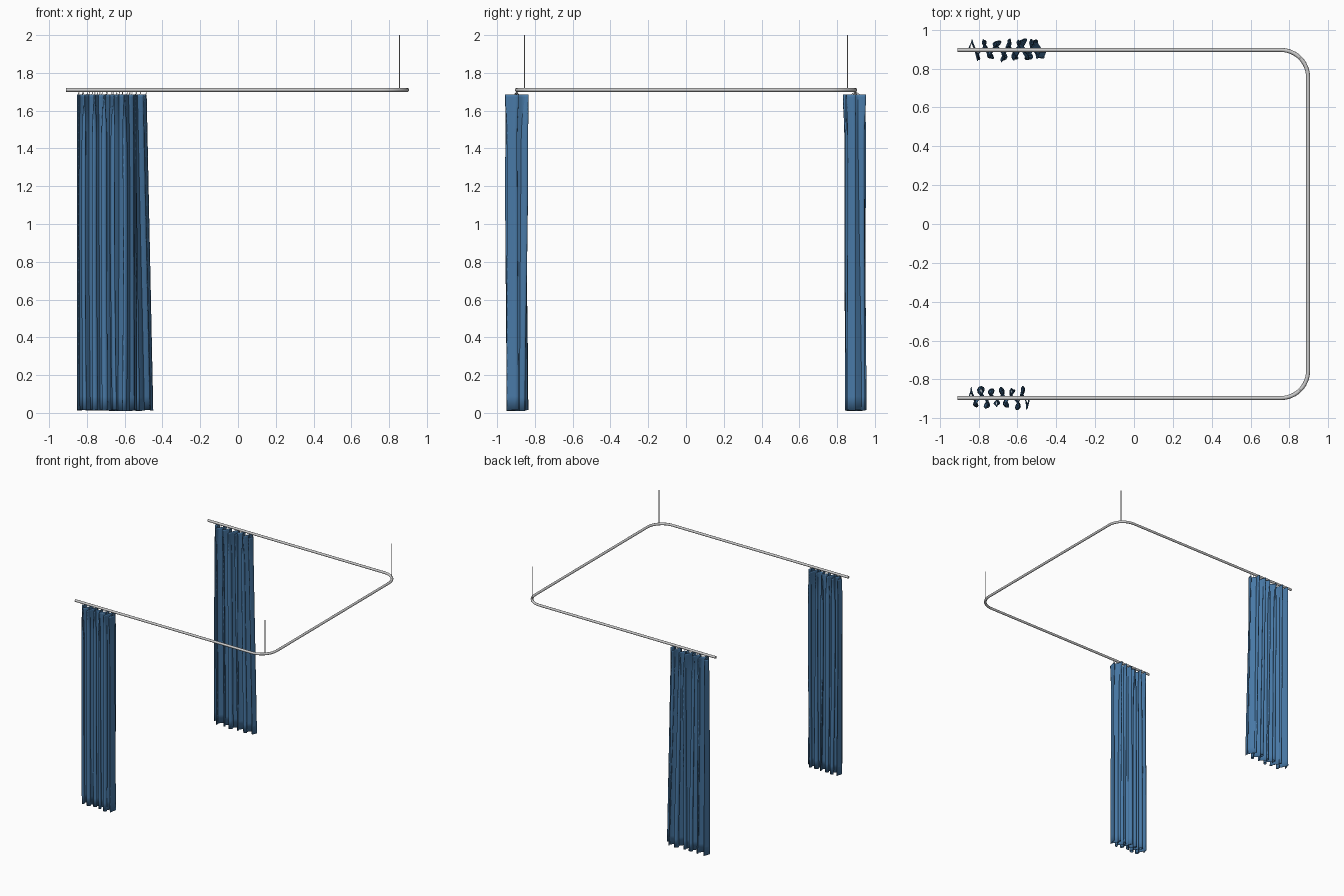
import bpy, bmesh, math, random
from mathutils import Vector

if "Cube" in bpy.data.objects:
    bpy.data.objects.remove(bpy.data.objects["Cube"])

blue = bpy.data.materials.new("curtain_blue")
blue.diffuse_color = (0.065, 0.19, 0.38, 1)
blue.use_nodes = True
blue.node_tree.nodes["Principled BSDF"].inputs["Base Color"].default_value = blue.diffuse_color

RAIL_Z, RAIL_Y, RAIL_X, R = 1.71, 0.896, 0.896, 0.14


def tube(name, pts, radius, res=3):
    cu = bpy.data.curves.new(name, 'CURVE')
    cu.dimensions = '3D'
    cu.bevel_depth, cu.bevel_resolution, cu.use_fill_caps = radius, res, True
    sp = cu.splines.new('POLY')
    sp.points.add(len(pts) - 1)
    for p, c in zip(sp.points, pts):
        p.co = (*c, 1)
    sp.use_smooth = True
    ob = bpy.data.objects.new(name, cu)
    bpy.context.collection.objects.link(ob)
    return ob


# U-shaped ceiling rail with rounded corners
path = [(-0.91, -RAIL_Y, RAIL_Z)]
for sy, a0 in ((-1, -90), (1, 0)):
    for i in range(13):
        a = math.radians(a0 + 90 * i / 12)
        path.append((RAIL_X - R + R * math.cos(a),
                     sy * (RAIL_Y - R) + R * math.sin(a), RAIL_Z))
path.append((-0.91, RAIL_Y, RAIL_Z))
tube("curtain_rail", path, 0.0105)

# hanger rods at both corners
k = R * (1 - math.sqrt(0.5))
for sy, side in ((-1, "front"), (1, "back")):
    x, y = RAIL_X - k, sy * (RAIL_Y - k)
    tube(f"hanger_rod_{side}", [(x, y, RAIL_Z), (x, y, 2.0)], 0.003, 2)


def curtain(name, y0, x_top, x_bot, folds, seed):
    """Gathered cloth: a looping wave that drifts slowly from top to hem."""
    rnd = random.Random(seed)
    x0, z0, z1, rows, per = -0.85, 0.01, 1.685, 32, 20
    amp = [rnd.uniform(0.036, 0.062) for _ in range(2 * folds + 2)]
    loop = [rnd.uniform(0.012, 0.024) for _ in range(2 * folds + 2)]
    drift = [rnd.uniform(-1, 1) for _ in range(2 * folds + 2)]

    def smooth(tab, f):
        i = min(int(f), len(tab) - 2)
        w = f - i
        w = w * w * (3 - 2 * w)
        return tab[i] * (1 - w) + tab[i + 1] * w

    def point(u, v):
        f = u * 2 * folds
        ph = f * math.pi
        d = smooth(drift, f)
        pinch = math.exp(-((1 - v) / 0.08) ** 2)          # gathered heading
        x = x0 + u * (x_top * v + x_bot * (1 - v) - x0)
        x += (smooth(loop, f) * (1 - 0.5 * pinch) * math.sin(2 * ph)
              + 0.008 * d * math.sin(3 * v + seed)) * min(1, 8 * u, 8 * (1 - u))
        a = smooth(amp, f) * (1 + 0.15 * d * math.cos(4 * v))
        y = y0 + a * math.sin(ph) + 0.010 * d * (1 - v)
        y += 0.010 * pinch * math.sin(2.3 * ph + seed)     # small top pleats
        z = z0 + v * (z1 - z0) + 0.006 * (1 - v) * (0.5 + 0.5 * d)
        return Vector((x, y, z))

    bm = bmesh.new()
    n = folds * per
    grid = [[bm.verts.new(point(i / n, 1 - (1 - j / rows) ** 1.4))
             for i in range(n + 1)] for j in range(rows + 1)]
    for a, b in zip(grid, grid[1:]):
        for i in range(n):
            bm.faces.new((a[i], a[i + 1], b[i + 1], b[i])).smooth = True
    me = bpy.data.meshes.new(name)
    bm.to_mesh(me)
    bm.free()
    me.materials.append(blue)
    ob = bpy.data.objects.new(name, me)
    bpy.context.collection.objects.link(ob)
    sol = ob.modifiers.new("cloth_thickness", 'SOLIDIFY')
    sol.thickness, sol.offset = 0.003, 0

    # little hooks linking the heading to the rail
    for i in range(2 * folds + 1):
        u = min(max(i / (2 * folds), 0.01), 0.99)
        p = point(u, 1)
        tube(f"{name}_hook_{i}", [(p.x, p.y, p.z - 0.012), (p.x, p.y, p.z + 0.002),
             (p.x + 0.005, (p.y + y0) / 2, p.z + 0.008), (p.x, y0, RAIL_Z - 0.006)], 0.0016, 1)


curtain("curtain_front", -RAIL_Y, -0.54, -0.535, 6, 3)
curtain("curtain_back", RAIL_Y, -0.485, -0.45, 6, 8)
